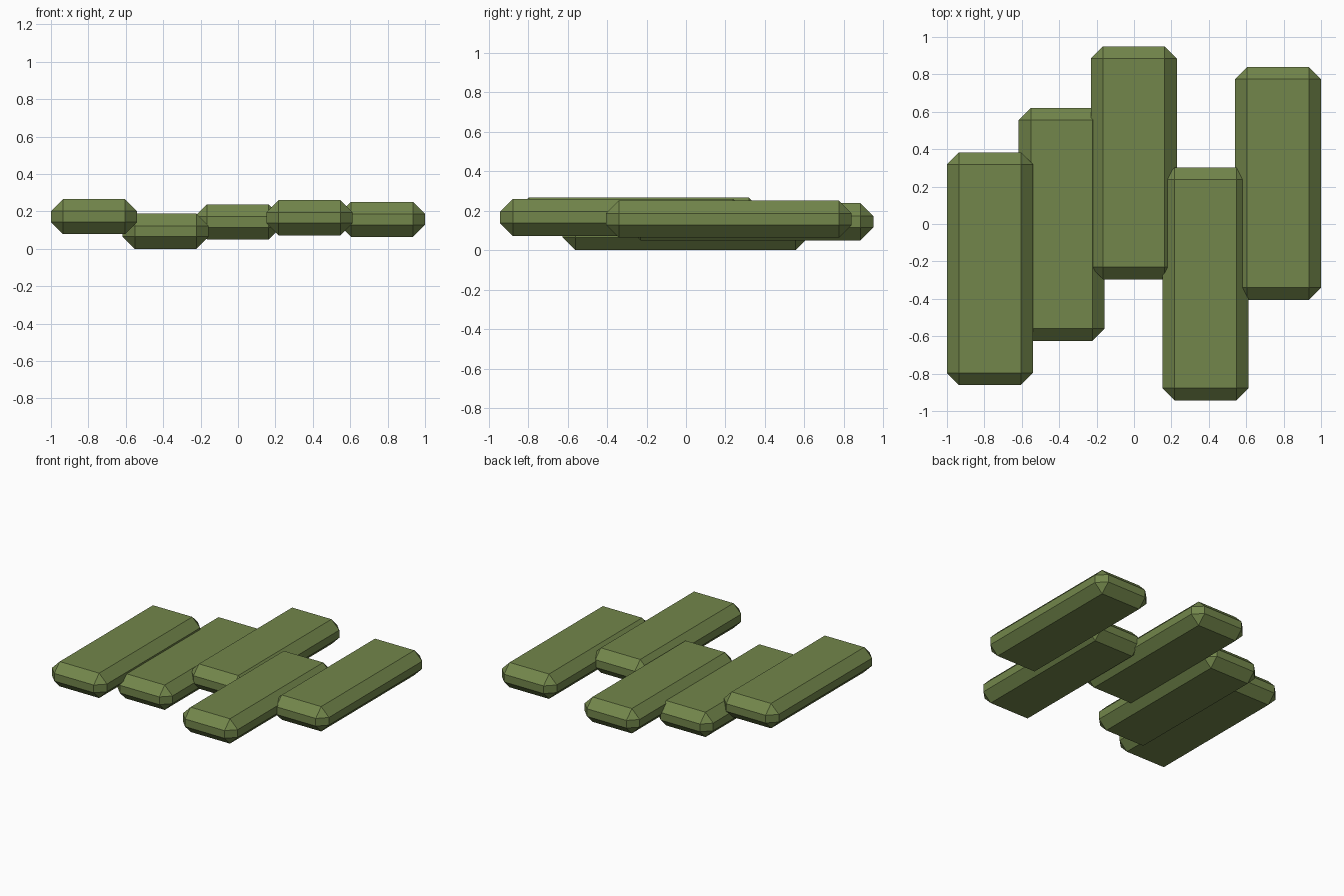
import bpy
import bmesh

if "Cube" in bpy.data.objects:
    bpy.data.objects.remove(bpy.data.objects["Cube"])

WIDTH, LENGTH, HEIGHT, CHAMFER = 0.46, 1.245, 0.188, 0.065

green = bpy.data.materials.new("moss_green")
green.diffuse_color = (0.17, 0.24, 0.07, 1)
green.use_nodes = True
green.node_tree.nodes["Principled BSDF"].inputs["Base Color"].default_value = green.diffuse_color


def plank(name, center):
    """Flat slab with every edge chamfered once."""
    bm = bmesh.new()
    bmesh.ops.create_cube(bm, size=1)
    bmesh.ops.scale(bm, vec=(WIDTH, LENGTH, HEIGHT), verts=bm.verts)
    bmesh.ops.bevel(bm, geom=bm.edges[:], offset=CHAMFER, offset_type='OFFSET',
                    segments=1, profile=0.5, affect='EDGES')
    mesh = bpy.data.meshes.new(name)
    bm.to_mesh(mesh)
    bm.free()
    mesh.materials.append(green)
    obj = bpy.data.objects.new(name, mesh)
    obj.location = center
    bpy.context.collection.objects.link(obj)


# Staggered row of planks, left to right
centers = [
    (-0.77, -0.239, 0.172),
    (-0.387, -0.002, 0.094),
    (-0.001, 0.327, 0.144),
    (0.382, -0.32, 0.166),
    (0.77, 0.217, 0.157),
]
for i, c in enumerate(centers, 1):
    plank(f"plank_{i}", c)
